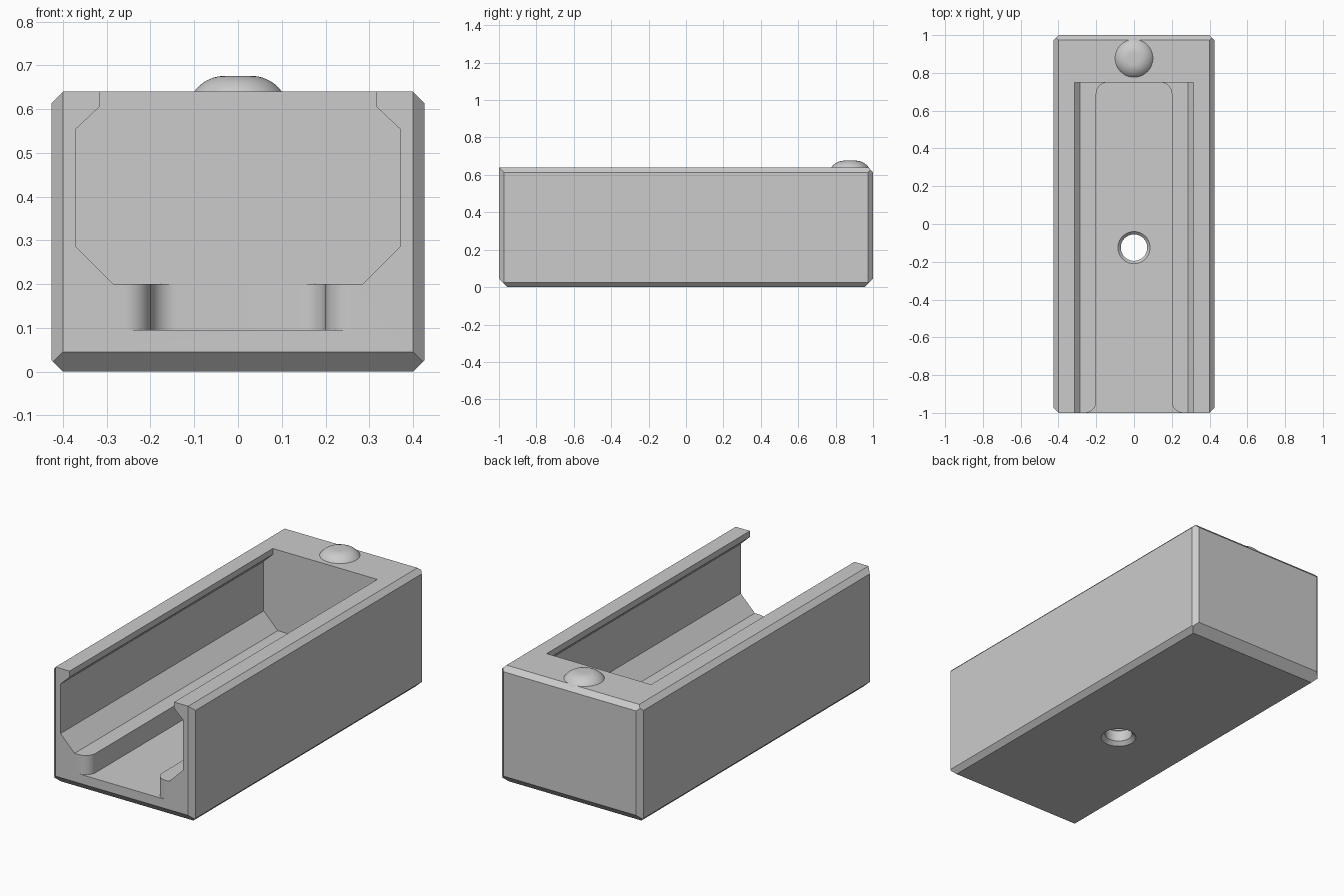
import bpy, bmesh
from math import sin, cos, radians
from mathutils import Vector

if "Cube" in bpy.data.objects:
    bpy.data.objects.remove(bpy.data.objects["Cube"], do_unlink=True)

W, L, H = 0.426, 1.0, 0.64      # half width, half length, height
BACK = 0.75                     # rear wall of the cavity

grey = bpy.data.materials.new("light grey")
grey.use_nodes = True
colour = (0.6, 0.6, 0.6, 1)
grey.diffuse_color = colour
grey.node_tree.nodes["Principled BSDF"].inputs["Base Color"].default_value = colour


def make_object(name, bm):
    bmesh.ops.recalc_face_normals(bm, faces=bm.faces)
    mesh = bpy.data.meshes.new(name)
    bm.to_mesh(mesh)
    bm.free()
    obj = bpy.data.objects.new(name, mesh)
    bpy.context.collection.objects.link(obj)
    mesh.materials.append(grey)
    return obj


def prism(name, points, offset):
    """Extrude a closed outline along an offset."""
    bm = bmesh.new()
    face = bm.faces.new([bm.verts.new(p) for p in points])
    new = bmesh.ops.extrude_face_region(bm, geom=[face])["geom"]
    bmesh.ops.translate(bm, vec=offset, verts=[v for v in new if isinstance(v, bmesh.types.BMVert)])
    return make_object(name, bm)


def lathe(name, profile, centre, steps=64):
    """Revolve (radius, z) rings around a vertical axis and cap both ends."""
    bm = bmesh.new()
    rings = []
    for r, z in profile:
        rings.append([bm.verts.new((centre[0] + r * cos(radians(360 * i / steps)),
                                    centre[1] + r * sin(radians(360 * i / steps)), z))
                      for i in range(steps)])
    for a, b in zip(rings, rings[1:]):
        for i in range(steps):
            j = (i + 1) % steps
            bm.faces.new((a[i], a[j], b[j], b[i]))
    bm.faces.new(rings[0])
    bm.faces.new(rings[-1])
    return make_object(name, bm)


def arc(cx, cy, r, start, end, steps=12):
    angles = [radians(start + (end - start) * i / steps) for i in range(steps + 1)]
    return [(cx + r * cos(a), cy + r * sin(a)) for a in angles]


def mirrored(half):
    """Close a right-hand outline with its mirror image."""
    return half + [(-x, y) for x, y in reversed(half)]


def smooth(obj):
    bpy.ops.object.select_all(action="DESELECT")
    obj.select_set(True)
    bpy.context.view_layer.objects.active = obj
    bpy.ops.object.shade_smooth_by_angle(angle=radians(25))


# Block with chamfered edges
bm = bmesh.new()
bmesh.ops.create_cube(bm, size=1)
for v in bm.verts:
    v.co = (v.co.x * 2 * W, v.co.y * 2 * L, (v.co.z + 0.5) * H)
SMALL, LARGE = 0.026, 0.045
chamfers = [((0, 1, 1), SMALL), ((0, 1, -1), LARGE), ((0, -1, -1), LARGE)]
for side in (-1, 1):
    chamfers += [((side, y, 0), SMALL) for y in (-1, 1)]
    chamfers += [((side, 0, z), SMALL) for z in (-1, 1)]
for direction, size in chamfers:
    n = Vector(direction)
    edge = Vector((n.x * W, n.y * L, H / 2 + n.z * H / 2))
    bmesh.ops.bisect_plane(bm, geom=bm.verts[:] + bm.edges[:] + bm.faces[:], dist=1e-6,
                           plane_co=edge - n * (size / 2), plane_no=n, clear_outer=True)
    bmesh.ops.holes_fill(bm, edges=[e for e in bm.edges if e.is_boundary])
body = make_object("holder_body", bm)

# Main cavity, open at the top and front
section = mirrored([(0.285, 0.2), (0.37, 0.285), (0.37, 0.555), (0.315, 0.607), (0.315, H + 0.1)])
cavity = prism("cavity_cutter", [(x, -L - 0.1, z) for x, z in section], (0, BACK + L + 0.1, 0))

# Floor channel: rounded rear corners and flared mouth
R = 0.06
outline = mirrored([(0.2 + R, -L - 0.1)] + arc(0.2 + R, -L + R, R, 270, 180)
                   + arc(0.2 - R, BACK - R - 0.0005, R, 0, 90))
channel = prism("channel_cutter", [(x, y, 0.095) for x, y in outline], (0, 0, 0.18))

# Screw hole, countersunk from both sides
hole = lathe("hole_cutter", [(0.11, -0.02), (0.09, 0), (0.07, 0.02), (0.07, 0.08),
                             (0.085, 0.095), (0.105, 0.115)], (0, -0.125))

for cutter in (cavity, channel, hole):
    cutter.hide_render = True
    mod = body.modifiers.new(cutter.name, "BOOLEAN")
    mod.operation = "DIFFERENCE"
    mod.solver = "EXACT"
    mod.object = cutter
    bpy.context.view_layer.objects.active = body
    bpy.ops.object.modifier_apply(modifier=mod.name)
    bpy.data.objects.remove(cutter, do_unlink=True)
smooth(body)

# Low domed button with a flat top
dome = arc(0.03, 0.59, 0.0861, 20, 90)
button = lathe("domed_button", dome, (0, 0.877))
smooth(button)
